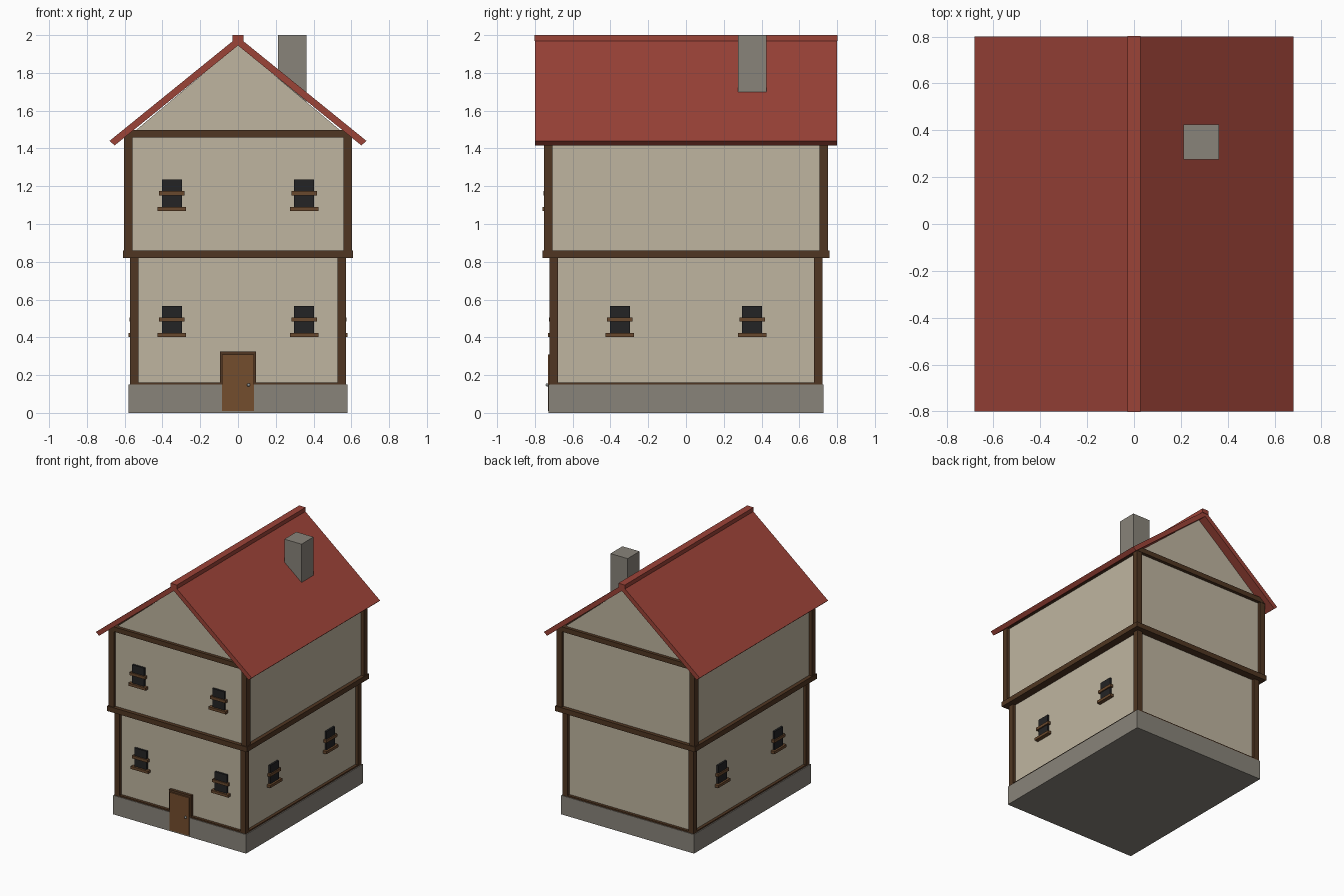
import bpy
import bmesh
from mathutils import Matrix, Vector
from math import pi

if "Cube" in bpy.data.objects:
    bpy.data.objects.remove(bpy.data.objects["Cube"], do_unlink=True)


def material(name, *rgb):
    m = bpy.data.materials.new(name)
    m.use_nodes = True
    m.diffuse_color = (*rgb, 1)
    m.node_tree.nodes["Principled BSDF"].inputs["Base Color"].default_value = (*rgb, 1)
    return m


plaster = material("cream plaster", 0.52, 0.46, 0.35)
timber = material("dark timber", 0.08, 0.037, 0.016)
trim = material("window trim brown", 0.14, 0.065, 0.026)
oak = material("door oak", 0.175, 0.075, 0.027)
stone = material("grey stone", 0.25, 0.23, 0.195)
tiles = material("red roof tiles", 0.33, 0.056, 0.039)
glass = material("dark glass", 0.017, 0.017, 0.018)
iron = material("grey iron", 0.27, 0.29, 0.29)


def finish(name, bm, mat):
    bmesh.ops.recalc_face_normals(bm, faces=bm.faces)
    mesh = bpy.data.meshes.new(name)
    bm.to_mesh(mesh)
    bm.free()
    mesh.materials.append(mat)
    obj = bpy.data.objects.new(name, mesh)
    bpy.context.collection.objects.link(obj)
    return obj


def add_box(bm, low, high, turn=Matrix()):
    low, high = Vector(low), Vector(high)
    size = Matrix.Diagonal((*(high - low), 1))
    place = turn @ Matrix.Translation((low + high) / 2) @ size
    bmesh.ops.create_cube(bm, size=1, matrix=place)


def box(name, low, high, mat):
    bm = bmesh.new()
    add_box(bm, low, high)
    return finish(name, bm, mat)


def prism(name, profile, half_depth, mat):
    """Extrude an x-z outline along y."""
    bm = bmesh.new()
    face = bm.faces.new([bm.verts.new((x, -half_depth, z)) for x, z in profile])
    new = bmesh.ops.extrude_face_region(bm, geom=[face])["geom"]
    bmesh.ops.translate(bm, vec=(0, 2 * half_depth, 0),
                        verts=[v for v in new if isinstance(v, bmesh.types.BMVert)])
    return finish(name, bm, mat)


def ring(name, hx, hy, width, z0, z1):
    """Four horizontal beams centred on the wall line."""
    bm = bmesh.new()
    w = width / 2
    for s in (-1, 1):
        add_box(bm, (-hx - w, s * hy - w, z0), (hx + w, s * hy + w, z1))
        add_box(bm, (s * hx - w, w - hy, z0), (s * hx + w, hy - w, z1))
    return finish(name, bm, timber)


def posts(name, hx, hy, z0, z1, w=0.0225):
    bm = bmesh.new()
    for x in (-hx, hx):
        for y in (-hy, hy):
            add_box(bm, (x - w, y - w, z0), (x + w, y + w, z1))
    return finish(name, bm, timber)


def window(name, offset, wall, z, angle=0):
    """Pane, crossbar and sill on a wall, turned about the vertical axis."""
    turn = Matrix.Rotation(angle, 4, "Z") @ Matrix.Translation((offset, -wall, z))
    bm = bmesh.new()
    add_box(bm, (-0.0525, -0.015, -0.075), (0.0525, 0.01, 0.075), turn)
    finish(name + "_pane", bm, glass)
    bm = bmesh.new()
    add_box(bm, (-0.068, -0.024, -0.008), (0.068, 0.01, 0.014), turn)
    add_box(bm, (-0.075, -0.03, -0.091), (0.075, 0.01, -0.07), turn)
    finish(name + "_trim", bm, trim)


# Wall lines of the two storeys
LX, LY = 0.55, 0.70
UX, UY = 0.58, 0.73

# Stone base and plaster storeys
box("foundation", (-0.58, -0.727, 0), (0.58, 0.727, 0.15), stone)
box("lower_walls", (-LX, -LY, 0.14), (LX, LY, 0.85), plaster)
box("upper_walls", (-UX, -UY, 0.83), (UX, UY, 1.465), plaster)

# Timber frame
ring("base_beams", LX, LY, 0.045, 0.12, 0.161)
ring("middle_beams", UX, UY, 0.06, 0.82, 0.86)
ring("top_beams", UX, UY, 0.05, 1.458, 1.4965)
posts("lower_posts", LX, LY, 0.15, 0.83)
posts("upper_posts", UX, UY, 0.85, 1.46)

# Gables and roof
SLOPE, UNDER, THICK = 0.81, 1.945, 0.046
prism("gable_walls", [(-0.56, 1.48), (0.56, 1.48), (0, UNDER + 0.005)], UY, plaster)
inner, outer = 0.653, 0.68
under_eave = UNDER - SLOPE * inner
top_eave = UNDER + THICK - SLOPE * outer
prism("roof", [(-inner, under_eave), (0, UNDER), (inner, under_eave),
               (outer, top_eave), (0, UNDER + THICK), (-outer, top_eave)], 0.8, tiles)
box("ridge_cap", (-0.028, -0.803, 1.968), (0.028, 0.803, 2), tiles)
box("chimney", (0.212, 0.275, 1.55), (0.362, 0.425, 2), stone)

# Door
box("door_frame", (-0.096, -0.7225, 0.1), (0.096, -0.69, 0.325), timber)
box("door", (-0.084, -0.731, 0.01), (0.084, -0.69, 0.308), oak)
bm = bmesh.new()
bmesh.ops.create_uvsphere(bm, u_segments=12, v_segments=8, radius=0.009,
                          matrix=Matrix.Translation((0.056, -0.734, 0.148)))
finish("door_knob", bm, iron)

# Windows: two per storey on the front, two on each lower side
for side, x in (("right", -0.35), ("left", 0.35)):
    window("front_lower_window_" + side, x, LY, 0.492)
    window("front_upper_window_" + side, x, UY, 1.16)
for end, offset in (("first", -0.35), ("second", 0.35)):
    window("left_side_window_" + end, offset, LX, 0.492, pi / 2)
    window("right_side_window_" + end, offset, LX, 0.492, -pi / 2)
